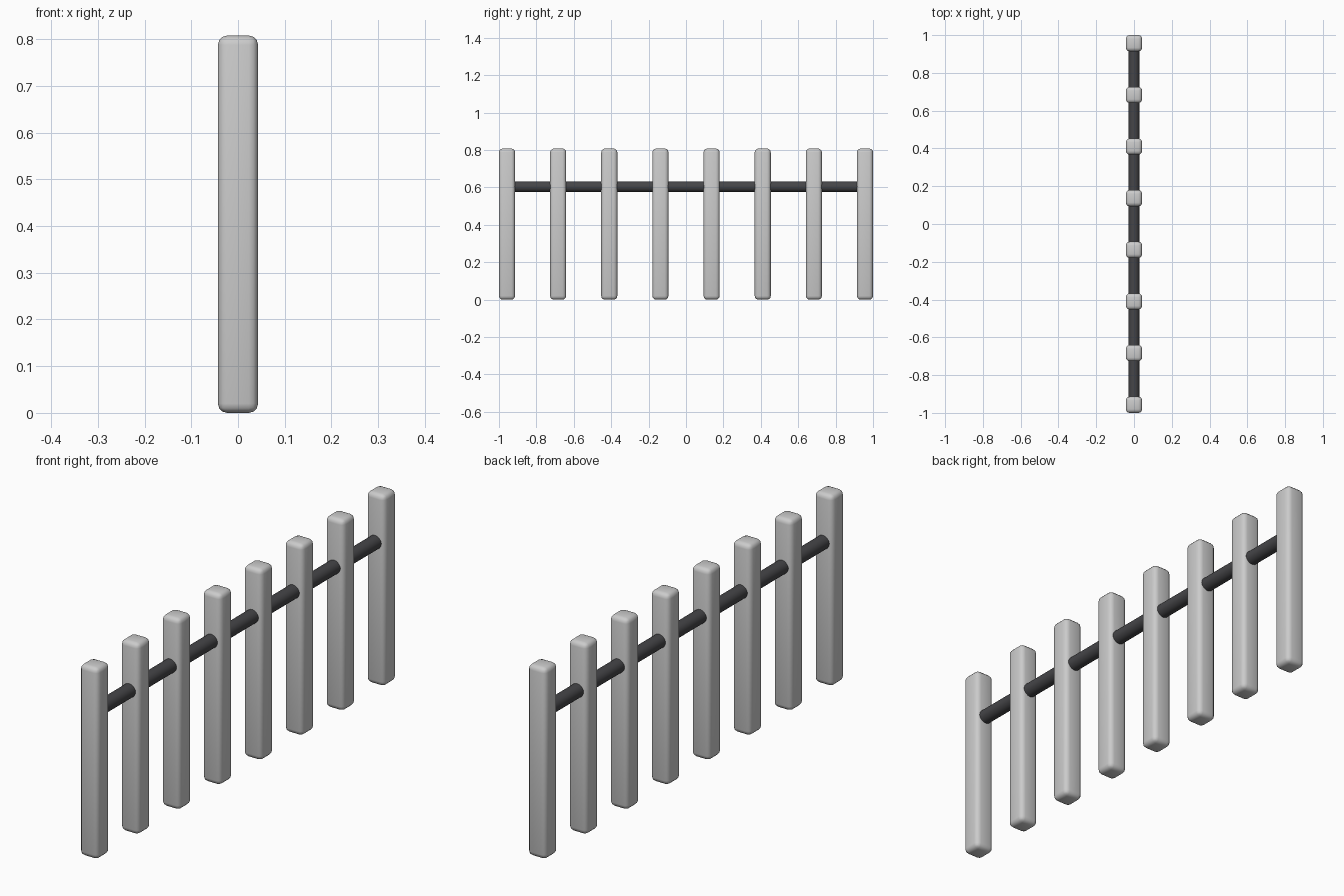
import bpy

if "Cube" in bpy.data.objects:
    bpy.data.objects.remove(bpy.data.objects["Cube"])

POST_W, POST_H, COUNT = 0.086, 0.808, 8
END_Y = 1.0 - POST_W / 2

# Dark rail material
dark = bpy.data.materials.new("dark_rail")
dark.diffuse_color = (0.06, 0.06, 0.065, 1)
dark.use_nodes = True
dark.node_tree.nodes["Principled BSDF"].inputs["Base Color"].default_value = dark.diffuse_color


def smooth(obj, angle):
    bpy.ops.object.select_all(action='DESELECT')
    obj.select_set(True)
    bpy.context.view_layer.objects.active = obj
    bpy.ops.object.shade_smooth_by_angle(angle=angle)


def add_post(index):
    y = -END_Y + 2 * END_Y * index / (COUNT - 1)
    bpy.ops.mesh.primitive_cube_add(size=1, location=(0, y, POST_H / 2))
    post = bpy.context.object
    post.name = f"post_{index + 1}"
    post.scale = (POST_W, POST_W, POST_H)
    bpy.ops.object.transform_apply(location=False, rotation=False, scale=True)
    # Softly rounded edges
    bevel = post.modifiers.new("rounded_edges", 'BEVEL')
    bevel.width = 0.02
    bevel.segments = 3
    bpy.ops.object.modifier_apply(modifier=bevel.name)
    smooth(post, 0.7)


# Row of square posts
for i in range(COUNT):
    add_post(i)

# Round rail running through the posts, ending inside the outer ones
bpy.ops.mesh.primitive_cylinder_add(vertices=32, radius=0.029, depth=2 * END_Y,
                                    location=(0, 0, 0.604),
                                    rotation=(1.5707963, 0, 0))
rail = bpy.context.object
rail.name = "rail"
rail.data.materials.append(dark)
smooth(rail, 0.6)
